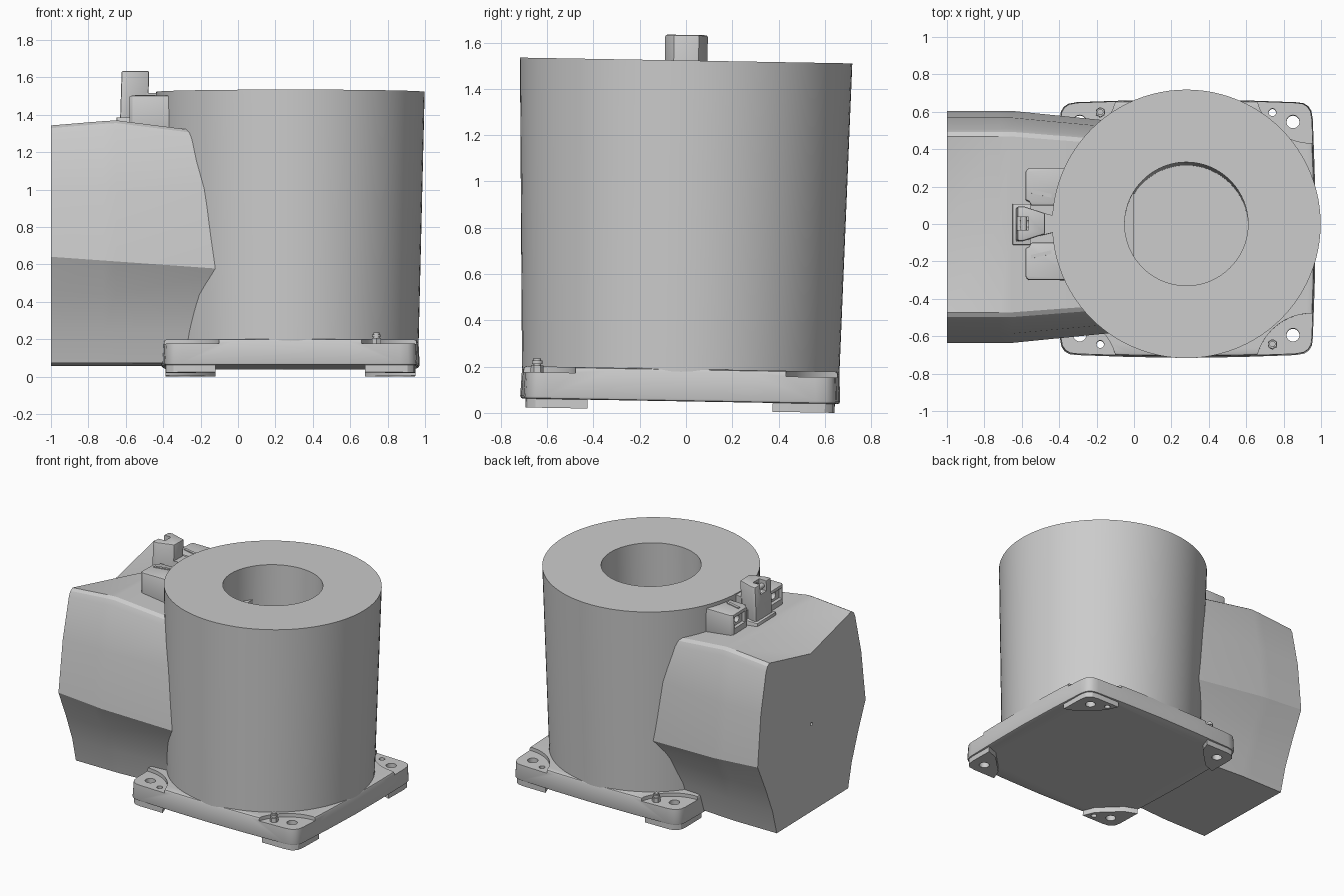
import bpy, bmesh
from math import radians, cos, sin, pi
from mathutils import Matrix, Vector

if "Cube" in bpy.data.objects:
    bpy.data.objects.remove(bpy.data.objects["Cube"])

# Everything is built around the barrel axis, then tilted one degree at the end.
TILT = Matrix.Translation((0.28, -0.026, 0)) @ Matrix.Rotation(radians(-1), 4, 'X')


def make(name, bm):
    bmesh.ops.recalc_face_normals(bm, faces=bm.faces)
    me = bpy.data.meshes.new(name)
    bm.to_mesh(me)
    bm.free()
    ob = bpy.data.objects.new(name, me)
    bpy.context.collection.objects.link(ob)
    return ob


def loft(name, rings, caps=True):
    bm = bmesh.new()
    vs = [[bm.verts.new(p) for p in r] for r in rings]
    n = len(vs[0])
    for a, b in zip(vs, vs[1:]):
        for i in range(n):
            bm.faces.new((a[i], a[(i + 1) % n], b[(i + 1) % n], b[i]))
    if caps:
        bm.faces.new(vs[0])
        bm.faces.new(vs[-1])
    return make(name, bm)


def prism(name, pts, z0, z1, scale=1.0):
    return loft(name, [[(x * scale, y * scale, z0) for x, y in pts],
                       [(x, y, z1) for x, y in pts]])


def box(name, x0, x1, y0, y1, z0, z1):
    return prism(name, [(x0, y0), (x1, y0), (x1, y1), (x0, y1)], z0, z1)


def rod(name, loc, r, length, axis=(0, 0, 1), n=24):
    bm = bmesh.new()
    m = Matrix.Translation(loc) @ Vector(axis).to_track_quat('Z', 'Y').to_matrix().to_4x4()
    bmesh.ops.create_cone(bm, cap_ends=True, segments=n, radius1=r, radius2=r,
                          depth=length, matrix=m)
    return make(name, bm)


def apply(ob, mod):
    bpy.context.view_layer.objects.active = ob
    bpy.ops.object.modifier_apply(modifier=mod.name)


def bevel(ob, width, seg=2):
    m = ob.modifiers.new("bevel", 'BEVEL')
    m.width, m.segments, m.limit_method, m.angle_limit = width, seg, 'ANGLE', radians(40)
    apply(ob, m)
    return ob


def cut(ob, *cutters):
    for c in cutters:
        m = ob.modifiers.new("cut", 'BOOLEAN')
        m.operation, m.solver, m.object = 'DIFFERENCE', 'EXACT', c
        apply(ob, m)
        bpy.data.objects.remove(c)


# Barrel: tapered cylinder with a deep blind bore
profile = [(0.685, 0.15), (0.718, 1.5225), (0.33, 1.5225), (0.33, 0.55)]
N = 96
loft("barrel", [[(r * cos(2 * pi * i / N), r * sin(2 * pi * i / N), z) for i in range(N)]
                for r, z in profile])

# Base plate with bulged sides and round corners
quarter = [(0.67, -0.58), (0.68, -0.3), (0.685, 0), (0.68, 0.3), (0.67, 0.58),
           (0.662, 0.625), (0.645, 0.65), (0.62, 0.665)]
outline = []
for k in range(4):
    c, s = round(cos(k * pi / 2)), round(sin(k * pi / 2))
    outline += [(c * x - s * y, s * x + c * y) for x, y in quarter]
plate = bevel(prism("base_plate", outline, 0.05, 0.19, 1.01), 0.012)

# Corner feet, sunken pads, bolt holes and studs
foot_pts = [(0.40, 0.668), (0.435, 0.58), (0.58, 0.435), (0.668, 0.40), (0.667, 0.58),
            (0.66, 0.625), (0.645, 0.645), (0.625, 0.66), (0.58, 0.667)]
for sx in (-1, 1):
    for sy in (-1, 1):
        tag = ("left" if sx < 0 else "right") + ("_front" if sy < 0 else "_back")
        foot = prism("foot_" + tag, [(sx * x, sy * y) for x, y in foot_pts], 0.0118, 0.07)
        cut(plate, rod("pad_cut", (sx * 0.67, sy * 0.755, 0.265), 0.3, 0.2, n=64))
        for ob in (plate, foot):
            cut(ob, rod("hole", (sx * 0.57, sy * 0.57, 0.1), 0.035, 0.4))
        if sx == sy:
            for ob in (plate, foot):
                cut(ob, rod("small_hole", (sx * 0.46, sy * 0.62, 0.1), 0.02, 0.4))
        else:
            p = (sx * 0.46, sy * 0.62)
            rod("stud_" + tag, (*p, 0.175), 0.016, 0.1)
            rod("nut_" + tag, (*p, 0.18), 0.028, 0.03, n=6)
            rod("stud_cap_" + tag, (*p, 0.208), 0.023, 0.014)

# Side housing: faceted section lofted along x, valley in the outer end of its roof
rings = []
for x, s, top, mid, dip in [(-1.28, 1, 1.335, 0.63, 0.12), (-1.0, 1, 1.358, 0.61, 0),
                            (-0.93, 1, 1.362, 0.605, 0), (-0.28, 0.895, 1.28, 0.56, 0)]:
    half = [(0.47, top), (0.495, top - 0.015), (0.512, top - 0.05), (0.577, 1.0),
            (0.62, mid), (0.53, 0.43), (0.455, 0.24), (0.41, 0.065)]
    ring = [(0, top - dip)] + half + [(-y, z) for y, z in reversed(half)]
    rings.append([(x, y * s, z) for y, z in ring])
housing = loft("side_housing", rings)
cut(housing, rod("vent_cut", (-1.28, 0, 0.70), 0.012, 0.06, (1, 0, 0), 16))

# Latch: two side blocks with recessed sockets
for sy, side in ((-1, "front"), (1, "back")):
    pts = [(-0.60, 0.10), (-0.83, 0.10), (-0.84, 0.12), (-0.86, 0.13),
           (-0.86, 0.28), (-0.845, 0.298), (-0.60, 0.298)]
    block = bevel(prism("latch_block_" + side, [(x, sy * y) for x, y in pts], 1.28, 1.497), 0.006)
    ya, yb = sorted((sy * 0.15, sy * 0.275))
    cut(block, box("face_cut", -0.9, -0.835, ya, yb, 1.395, 1.475),
        rod("socket_cut", (-0.82, sy * 0.21, 1.437), 0.026, 0.12, (1, 0, 0)))
    rib = [(-0.83, 0.165), (-0.83, 0.185), (-0.72, 0.16), (-0.72, 0.14)]
    prism("latch_rib_" + side, [(x, sy * y) for x, y in rib], 1.48, 1.503)
box("latch_web", -0.835, -0.6, -0.12, 0.12, 1.28, 1.45)
bevel(prism("latch_shelf", [(-0.93, -0.11), (-0.6, -0.11), (-0.6, 0.11), (-0.93, 0.11)],
            1.28, 1.385), 0.006)

# Latch: centre post with notched top, pin and neck to the barrel
post_pts = [(-0.902, -0.092), (-0.87, -0.092), (-0.755, -0.055),
            (-0.755, 0.055), (-0.87, 0.092), (-0.902, 0.092)]
post = bevel(prism("latch_post", post_pts, 1.30, 1.633, 1.012), 0.008)
cut(post, box("notch_cut", -0.95, -0.845, -0.035, 0.035, 1.56, 1.7),
    rod("post_socket_cut", (-0.84, 0, 1.585), 0.03, 0.1, (1, 0, 0)))
rod("latch_pin", (-0.87, 0, 1.59), 0.018, 0.10, (0, 1, 0))
prism("latch_neck", [(-0.77, -0.06), (-0.69, -0.04), (-0.69, 0.04), (-0.77, 0.06)], 1.4, 1.515)

# Smooth shading with sharp edges, then the common tilt
for ob in bpy.context.collection.objects:
    ob.data.shade_smooth()
    ob.data.set_sharp_from_angle(angle=radians(25))
    ob.matrix_world = TILT
